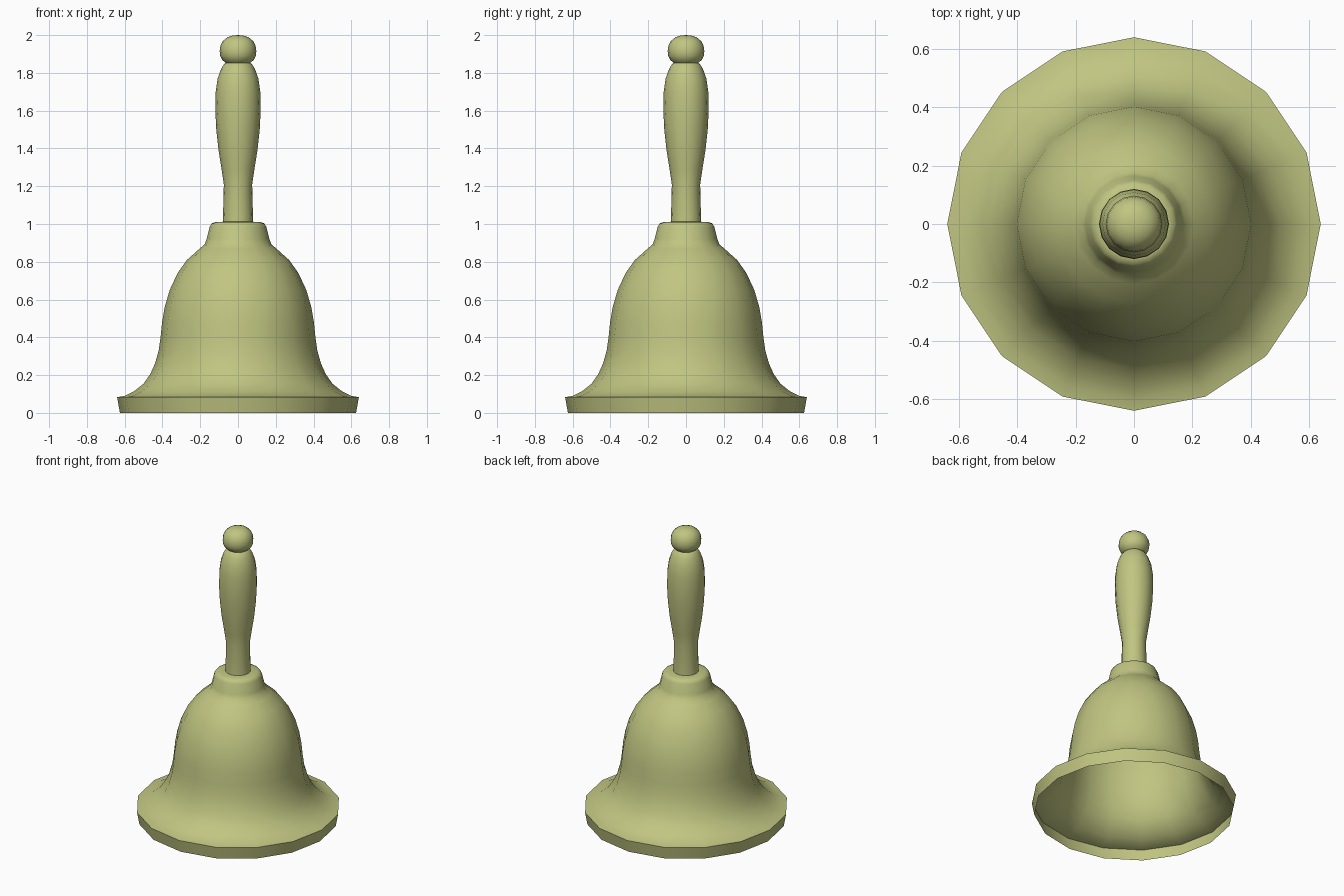
import bpy, bmesh, math

if "Cube" in bpy.data.objects:
    bpy.data.objects.remove(bpy.data.objects["Cube"])


def lathe(name, profile, sides, material):
    """Revolve an (r, z) profile around the z axis."""
    bm = bmesh.new()
    rings = []
    for r, z in profile:
        if r == 0:
            rings.append([bm.verts.new((0, 0, z))] * sides)
        else:
            rings.append([bm.verts.new((r * math.cos(2 * math.pi * i / sides),
                                        r * math.sin(2 * math.pi * i / sides), z))
                          for i in range(sides)])
    for low, high in zip(rings, rings[1:]):
        for i in range(sides):
            j = (i + 1) % sides
            corners = [low[i], low[j], high[j], high[i]]
            bm.faces.new(list(dict.fromkeys(corners)))
    mesh = bpy.data.meshes.new(name)
    bm.to_mesh(mesh)
    bm.free()
    mesh.materials.append(material)
    obj = bpy.data.objects.new(name, mesh)
    bpy.context.collection.objects.link(obj)
    bpy.ops.object.select_all(action='DESELECT')
    obj.select_set(True)
    bpy.context.view_layer.objects.active = obj
    bpy.ops.object.shade_smooth_by_angle(angle=math.radians(50))
    return obj


brass = bpy.data.materials.new("brass")
brass.diffuse_color = (0.53, 0.56, 0.22, 1)
brass.use_nodes = True
brass.node_tree.nodes["Principled BSDF"].inputs["Base Color"].default_value = brass.diffuse_color

# Open thin bell: lip band, flare, dome, shoulder and collar
lathe("bell", [
    (0.625, 0), (0.64, 0.083), (0.60, 0.09), (0.55, 0.115), (0.50, 0.155),
    (0.465, 0.205), (0.44, 0.26), (0.42, 0.33), (0.41, 0.40), (0.402, 0.48),
    (0.388, 0.56), (0.362, 0.65), (0.32, 0.74), (0.27, 0.81), (0.205, 0.868),
    (0.177, 0.892), (0.166, 0.92), (0.15, 0.985), (0.14, 1.003),
    (0.12, 1.01), (0.08, 1.012)], 16, brass)

# Swelling grip
lathe("handle", [
    (0.08, 1.012), (0.075, 1.21), (0.087, 1.29), (0.103, 1.39), (0.115, 1.50),
    (0.12, 1.60), (0.118, 1.70), (0.108, 1.77), (0.09, 1.82), (0.075, 1.845),
    (0.065, 1.853)], 16, brass)

# Round end knob
lathe("knob", [
    (0.065, 1.853), (0.083, 1.868), (0.094, 1.89), (0.097, 1.915),
    (0.093, 1.943), (0.08, 1.969), (0.057, 1.988), (0.03, 1.997), (0, 2.0)],
    16, brass)
